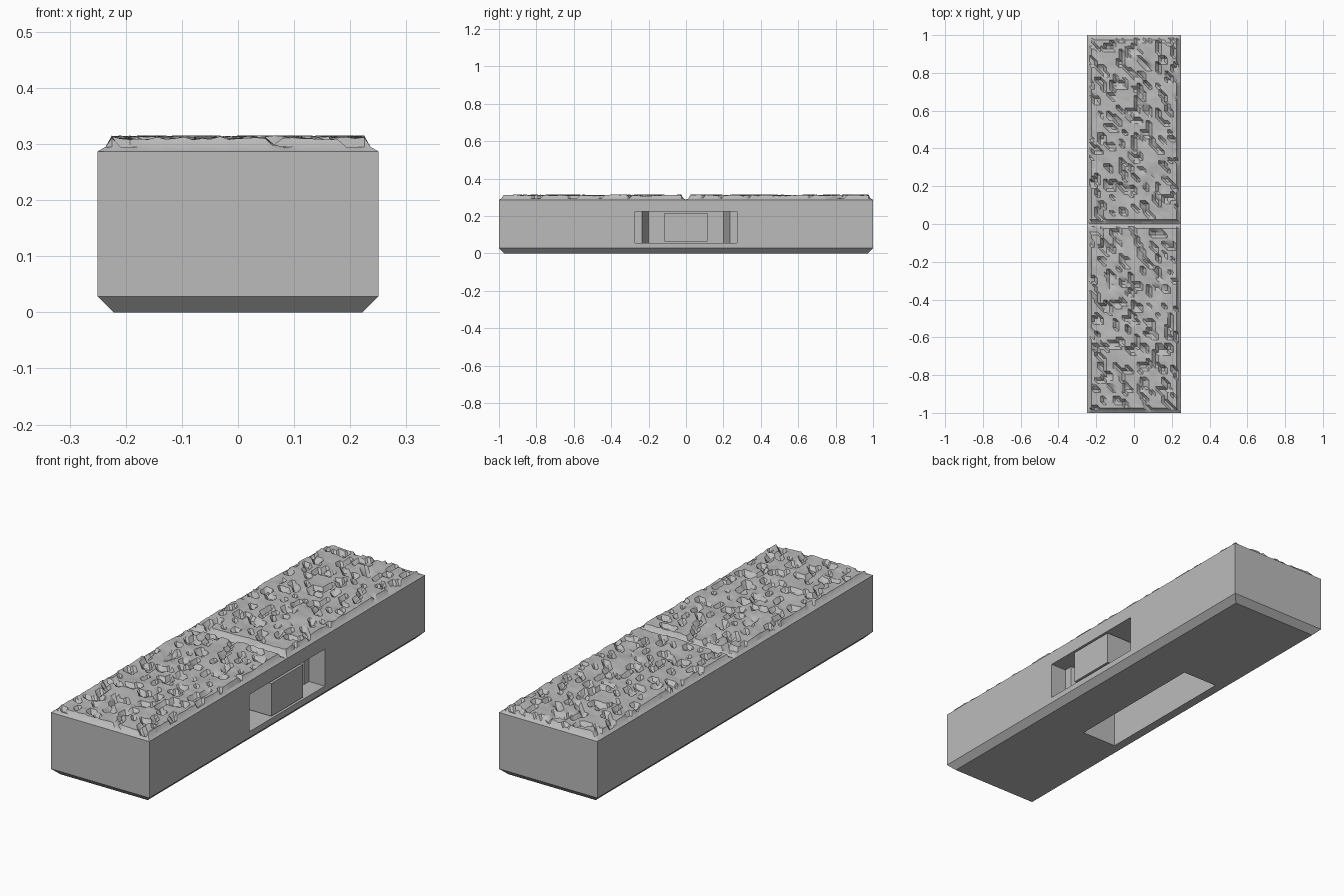
import bpy, bmesh, random
from mathutils import Vector, noise

random.seed(4)
if "Cube" in bpy.data.objects:
    bpy.data.objects.remove(bpy.data.objects["Cube"], do_unlink=True)

stone = bpy.data.materials.new("stone grey")
stone.use_nodes = True
GREY = (0.5, 0.5, 0.5, 1)
stone.diffuse_color = GREY
stone.node_tree.nodes["Principled BSDF"].inputs["Base Color"].default_value = GREY


def finish(name, bm):
    bmesh.ops.recalc_face_normals(bm, faces=bm.faces)
    mesh = bpy.data.meshes.new(name)
    bm.to_mesh(mesh)
    bm.free()
    mesh.materials.append(stone)
    obj = bpy.data.objects.new(name, mesh)
    bpy.context.collection.objects.link(obj)
    return obj


def prism(name, outline, z0, z1):
    """Extrude an outline in the xy plane from z0 to z1."""
    bm = bmesh.new()
    face = bm.faces.new([bm.verts.new((x, y, z0)) for x, y in outline])
    top = bmesh.ops.extrude_face_region(bm, geom=[face])["geom"]
    for v in top:
        if isinstance(v, bmesh.types.BMVert):
            v.co.z = z1
    return finish(name, bm)


def rect(x0, x1, y0, y1):
    return [(x0, y0), (x1, y0), (x1, y1), (x0, y1)]


def cut(target, cutter):
    mod = target.modifiers.new("cut", "BOOLEAN")
    mod.operation = "DIFFERENCE"
    mod.solver = "EXACT"
    mod.object = cutter
    bpy.context.view_layer.objects.active = target
    bpy.ops.object.modifier_apply(modifier=mod.name)
    bpy.data.objects.remove(cutter, do_unlink=True)


# Body with a chamfered lower edge
RIM = 0.287
bm = bmesh.new()
rings = [[bm.verts.new((x, y, z)) for x, y in rect(-0.25 + d, 0.25 - d, -1 + d, 1 - d)]
         for d, z in ((0.028, 0), (0, 0.028), (0, RIM))]
for low, high in zip(rings, rings[1:]):
    for i in range(4):
        j = (i + 1) % 4
        bm.faces.new((low[i], low[j], high[j], high[i]))
bm.faces.new(rings[0])
bm.faces.new(rings[-1])
body = finish("body", bm)

# Clip socket in the left side: shoulders, then tapering walls
half = [(0.3, 0.273), (0.17, 0.273), (0.17, 0.235), (0.03, 0.2)]
socket = half + [(x, -y) for x, y in reversed(half)]
cut(body, prism("socket_cutter", socket, 0.055, 0.225))
prism("socket_post", rect(0.025, 0.25, -0.115, 0.115), 0.065, 0.215)

# Pocket in the underside
cut(body, prism("pocket_cutter", rect(-0.18, 0, -0.35, 0.35), -0.1, 0.21))


def rough_height(x, y):
    """Worn plateau broken by steep, slanting pits."""
    broad = noise.noise(Vector((x * 9, y * 7, 3)))
    pits = noise.noise(Vector(((x + 0.4 * y) * 27, (y - 0.3 * x) * 19, 8)))
    chips = noise.noise(Vector((x * 45, y * 38, 1)))
    z = 0.311 + 0.008 * broad + 0.005 * chips
    if pits > 0.2:
        z -= 0.009 + 0.022 * (pits - 0.2) + random.uniform(0, 0.006)
    return max(0.29, min(0.315, z))


def rough_slab(name, y0, y1):
    """Rough stone top with a bevelled rim and a chipped edge."""
    nx, ny = 28, 58
    inset = [0, 0.014, 0.025]
    xs = [-0.25 + d for d in inset] + [-0.225 + 0.45 * i / nx for i in range(1, nx)]
    xs += [0.25 - d for d in reversed(inset)]
    ys = [y0 + d for d in inset]
    ys += [y0 + 0.025 + (y1 - y0 - 0.05) * i / ny for i in range(1, ny)]
    ys += [y1 - d for d in reversed(inset)]
    bm = bmesh.new()
    grid = []
    for i, x in enumerate(xs):
        column = []
        for j, y in enumerate(ys):
            ring = min(i, j, len(xs) - 1 - i, len(ys) - 1 - j)
            z = (RIM, 0.295)[ring] if ring < 2 else rough_height(x, y)
            column.append(bm.verts.new((x, y, z)))
        grid.append(column)
    # Split every cell along the same diagonal
    for i in range(len(xs) - 1):
        for j in range(len(ys) - 1):
            a, b = grid[i][j], grid[i + 1][j]
            c, d = grid[i + 1][j + 1], grid[i][j + 1]
            bm.faces.new((a, b, d))
            bm.faces.new((b, c, d))
    slab = finish(name, bm)
    bpy.ops.object.select_all(action="DESELECT")
    slab.select_set(True)
    bpy.context.view_layer.objects.active = slab
    bpy.ops.object.shade_smooth_by_angle(angle=0.5)


# Two slabs meeting in a shallow joint
rough_slab("front_stone_top", -1, 0)
rough_slab("back_stone_top", 0, 1)
